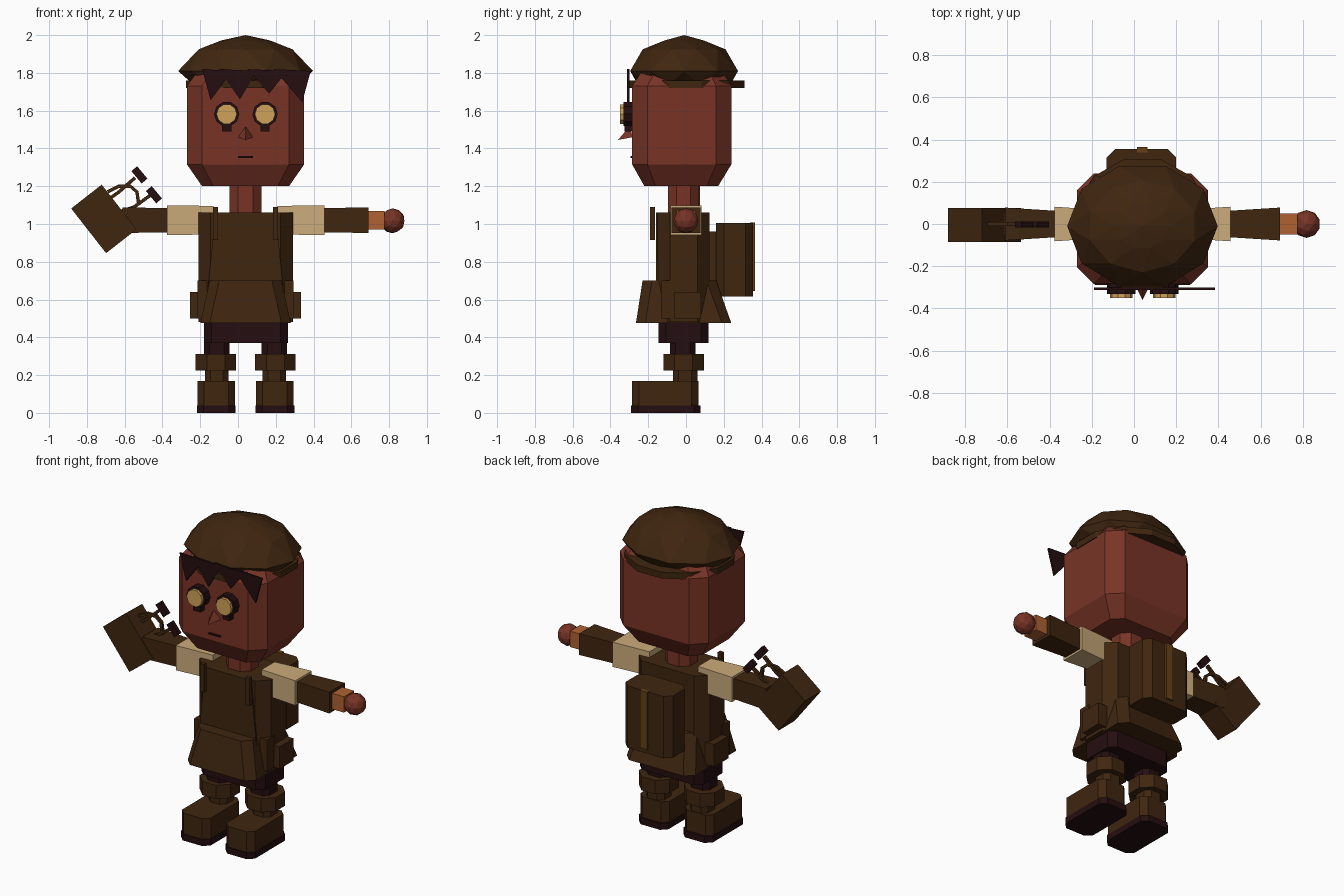
import bpy, bmesh, math
from mathutils import Vector, Matrix

if "Cube" in bpy.data.objects:
    bpy.data.objects.remove(bpy.data.objects["Cube"])

CX = 0.04  # symmetry plane of the figure


def material(name, rgb):
    m = bpy.data.materials.new(name)
    m.diffuse_color = (*rgb, 1)
    m.use_nodes = True
    m.node_tree.nodes["Principled BSDF"].inputs["Base Color"].default_value = m.diffuse_color
    return m


BROWN = material("leather_brown", (0.050, 0.019, 0.005))
SKIN = material("skin", (0.19, 0.034, 0.019))
BEIGE = material("sleeve_beige", (0.60, 0.41, 0.20))
ORANGE = material("wrist_orange", (0.43, 0.12, 0.032))
DARK = material("dark_plum", (0.018, 0.004, 0.005))
LENS = material("lens_yellow", (0.63, 0.36, 0.10))
STRAP = material("strap_gold", (0.13, 0.055, 0.009))


def finish(name, bm, mat):
    bmesh.ops.recalc_face_normals(bm, faces=bm.faces[:])
    me = bpy.data.meshes.new(name)
    bm.to_mesh(me)
    bm.free()
    ob = bpy.data.objects.new(name, me)
    ob.data.materials.append(mat)
    bpy.context.collection.objects.link(ob)
    return ob


def skin_rings(name, mat, rings):
    """Bridge equal rings of points and cap both ends."""
    bm = bmesh.new()
    loops = [[bm.verts.new(p) for p in r] for r in rings]
    n = len(loops[0])
    for a, b in zip(loops, loops[1:]):
        for i in range(n):
            j = (i + 1) % n
            bm.faces.new((a[i], a[j], b[j], b[i]))
    bm.faces.new(loops[0])
    bm.faces.new(loops[-1])
    return finish(name, bm, mat)


def rect(a0, a1, b0, b1, c=0):
    if not c:
        return [(a0, b0), (a1, b0), (a1, b1), (a0, b1)]
    return [(a0 + c, b0), (a1 - c, b0), (a1, b0 + c), (a1, b1 - c),
            (a1 - c, b1), (a0 + c, b1), (a0, b1 - c), (a0, b0 + c)]


def column(name, mat, *secs):
    """Vertical loft; each section is z, x0, x1, y0, y1, corner cut."""
    return skin_rings(name, mat, [[(x, y, s[0]) for x, y in rect(*s[1:])] for s in secs])


def box(name, mat, x0, x1, y0, y1, z0, z1, c=0):
    return column(name, mat, (z0, x0, x1, y0, y1, c), (z1, x0, x1, y0, y1, c))


def limb(name, mat, *secs):
    """Sideways loft; each section is x, y half-size, z half-size."""
    return skin_rings(name, mat, [[(x, y, 1.02 + z) for y, z in rect(-h, h, -v, v)]
                                  for x, h, v in secs])


def disc(name, mat, x, z, r, y0, y1, n=10):
    ring = [(x + r * math.cos(2 * math.pi * i / n), z + r * math.sin(2 * math.pi * i / n))
            for i in range(n)]
    return skin_rings(name, mat, [[(a, y, b) for a, b in ring] for y in (y0, y1)])


def plate(name, mat, pts, y0, y1):
    return skin_rings(name, mat, [[(x, y, z) for x, z in pts] for y in (y0, y1)])


def tilted_box(name, mat, loc, size, deg):
    bm = bmesh.new()
    bmesh.ops.create_cube(bm, size=1, matrix=Matrix.Translation(loc)
                          @ Matrix.Rotation(math.radians(deg), 4, 'Y')
                          @ Matrix.Diagonal((*size, 1)))
    return finish(name, bm, mat)


def rod(name, mat, pts, w):
    """Thin square bar along points in the x-z plane."""
    vs = [Vector((x, 0, z)) for x, z in pts]
    rings = []
    for i, p in enumerate(vs):
        t = (vs[min(i + 1, len(vs) - 1)] - vs[max(i - 1, 0)]).normalized()
        n, y = Vector((-t.z, 0, t.x)) * w, Vector((0, w, 0))
        rings.append([p + n + y, p + n - y, p - n - y, p - n + y])
    return skin_rings(name, mat, rings)


# Head and neck
column("head", SKIN, (1.20, -0.19, 0.27, -0.22, 0.17, 0.06), (1.315, -0.27, 0.35, -0.285, 0.24, 0.08),
       (1.73, -0.27, 0.35, -0.285, 0.24, 0.08), (1.83, -0.20, 0.28, -0.22, 0.18, 0.07))
box("neck", SKIN, -0.045, 0.125, -0.095, 0.07, 1.0, 1.23, 0.045)

# Faceted cap: staggered triangle rings
bm = bmesh.new()
N = 10
rings = []
for k, (r, z) in enumerate([(0.82, 1.74), (1.0, 1.81), (0.73, 1.925), (0.36, 1.972)]):
    rings.append([bm.verts.new((CX + 0.357 * r * math.cos(2 * math.pi * (i + k / 2 - 0.5) / N),
                                -0.01 + 0.30 * r * math.sin(2 * math.pi * (i + k / 2 - 0.5) / N), z))
                  for i in range(N)])
for a, b in zip(rings, rings[1:]):
    for i in range(N):
        j = (i + 1) % N
        bm.faces.new((a[i], a[j], b[i]))
        bm.faces.new((a[j], b[j], b[i]))
top = bm.verts.new((CX, -0.01, 2.0))
for i in range(N):
    bm.faces.new((rings[-1][i], rings[-1][(i + 1) % N], top))
bm.faces.new(rings[0])
finish("cap", bm, BROWN)
skin_rings("cap_band", BROWN, [[(CX + 0.327 * math.cos(math.pi * (i + 0.5) / 6),
                                 0.32 * math.sin(math.pi * (i + 0.5) / 6), z) for i in range(12)]
                               for z in (1.72, 1.76)])

# Hair fringe
for i, (a, tip, tz, b) in enumerate([(-0.19, -0.145, 1.655, -0.03), (-0.10, 0.01, 1.66, 0.10),
                                     (0.05, 0.165, 1.69, 0.26), (0.19, 0.34, 1.645, 0.385)]):
    plate(f"hair_spike_{i}", DARK, [(a, 1.82), (tip, tz), (b, 1.81)], -0.312, -0.300)

# Goggles, nose and mouth
for side, x in (("left", -0.06), ("right", 0.143)):
    disc(f"eye_ring_{side}", DARK, x, 1.582, 0.067, -0.332, -0.285)
    disc(f"eye_lens_{side}", LENS, x, 1.582, 0.054, -0.35, -0.33)
    box(f"eye_pad_{side}", DARK, x - 0.025, x + 0.025, -0.325, -0.28, 1.49, 1.535)
bm = bmesh.new()
v = [bm.verts.new(p) for p in [(0, -0.28, 1.46), (0.08, -0.28, 1.46), (CX, -0.30, 1.515), (CX, -0.36, 1.445)]]
for f in ((0, 1, 2), (0, 1, 3), (1, 2, 3), (2, 0, 3)):
    bm.faces.new([v[i] for i in f])
finish("nose", bm, SKIN)
box("mouth", DARK, 0, 0.08, -0.294, -0.284, 1.35, 1.36)

# Torso, apron and skirt
box("torso", BROWN, -0.21, 0.29, -0.15, 0.125, 0.48, 1.06, 0.065)
plate("apron_bib", BROWN, [(-0.16, 0.65), (0.24, 0.65), (0.20, 1.06), (-0.12, 1.06)], -0.158, -0.148)
column("skirt", BROWN, (0.475, -0.20, 0.28, -0.265, 0.24, 0.05), (0.70, -0.15, 0.23, -0.23, 0.16, 0.05))

# Backpack
box("backpack", BROWN, -0.13, 0.20, 0.16, 0.355, 0.615, 1.005, 0.04)
box("backpack_strap", STRAP, 0.015, 0.065, 0.34, 0.366, 0.645, 1.007)
box("backpack_mount", BROWN, -0.05, 0.13, 0.11, 0.17, 0.66, 0.96)

# Hips
box("shorts", DARK, -0.18, 0.265, -0.145, 0.12, 0.37, 0.52, 0.04)

for side, s in (("left", -1), ("right", 1)):
    def span(a, b):
        return sorted((CX + s * a, CX + s * b))
    # Legs and boots
    box(f"short_leg_{side}", DARK, *span(0.085, 0.22), -0.085, 0.05, 0.29, 0.40, 0.03)
    box(f"knee_pad_{side}", BROWN, *span(0.05, 0.265), -0.12, 0.095, 0.225, 0.312, 0.06)
    box(f"shin_{side}", BROWN, *span(0.09, 0.215), -0.07, 0.06, 0.15, 0.24, 0.03)
    box(f"boot_{side}", BROWN, *span(0.055, 0.255), -0.285, 0.065, 0.035, 0.17, 0.035)
    box(f"sole_{side}", DARK, *span(0.052, 0.258), -0.29, 0.078, 0, 0.04, 0.035)
    # Belt pouches and chest straps
    box(f"pouch_{side}", BROWN, *span(0.20, 0.293), -0.06, 0.08, 0.50, 0.64)
    box(f"pouch_front_{side}", BROWN, *span(0.17, 0.255), -0.13, -0.05, 0.50, 0.70)
    box(f"chest_strap_{side}", BROWN, *span(0.145, 0.173), -0.19, -0.165, 0.915, 1.09)
    # Arms
    x = lambda d: CX + s * d
    limb(f"sleeve_{side}", BEIGE, (x(0.17), 0.065, 0.076), (x(0.417), 0.082, 0.078))
    limb(f"forearm_{side}", BROWN, (x(0.40), 0.062, 0.065), (x(0.652), 0.078, 0.067))
    limb(f"wrist_{side}", ORANGE, (x(0.64), 0.05, 0.05), (x(0.735), 0.05, 0.05))

# Hand on the free arm
bm = bmesh.new()
bmesh.ops.create_icosphere(bm, subdivisions=2, radius=0.066, matrix=Matrix.Translation((0.818, 0, 1.017)))
finish("hand", bm, SKIN)

# Gauntlet with prongs
tilted_box("gauntlet", BROWN, (-0.71, -0.005, 1.027), (0.205, 0.16, 0.30), -38)
rod("prong_upper", BROWN, [(-0.70, 1.12), (-0.63, 1.17), (-0.545, 1.245)], 0.009)
rod("prong_loop", BROWN, [(-0.69, 1.17), (-0.63, 1.2), (-0.57, 1.2), (-0.535, 1.17), (-0.525, 1.10)], 0.009)
rod("prong_lower", BROWN, [(-0.64, 1.06), (-0.55, 1.09), (-0.46, 1.155)], 0.009)
for i, (px, pz) in enumerate([(-0.522, 1.26), (-0.445, 1.155)]):
    tilted_box(f"prong_tip_{i}", DARK, (px, -0.003, pz), (0.04, 0.028, 0.085), -40)
